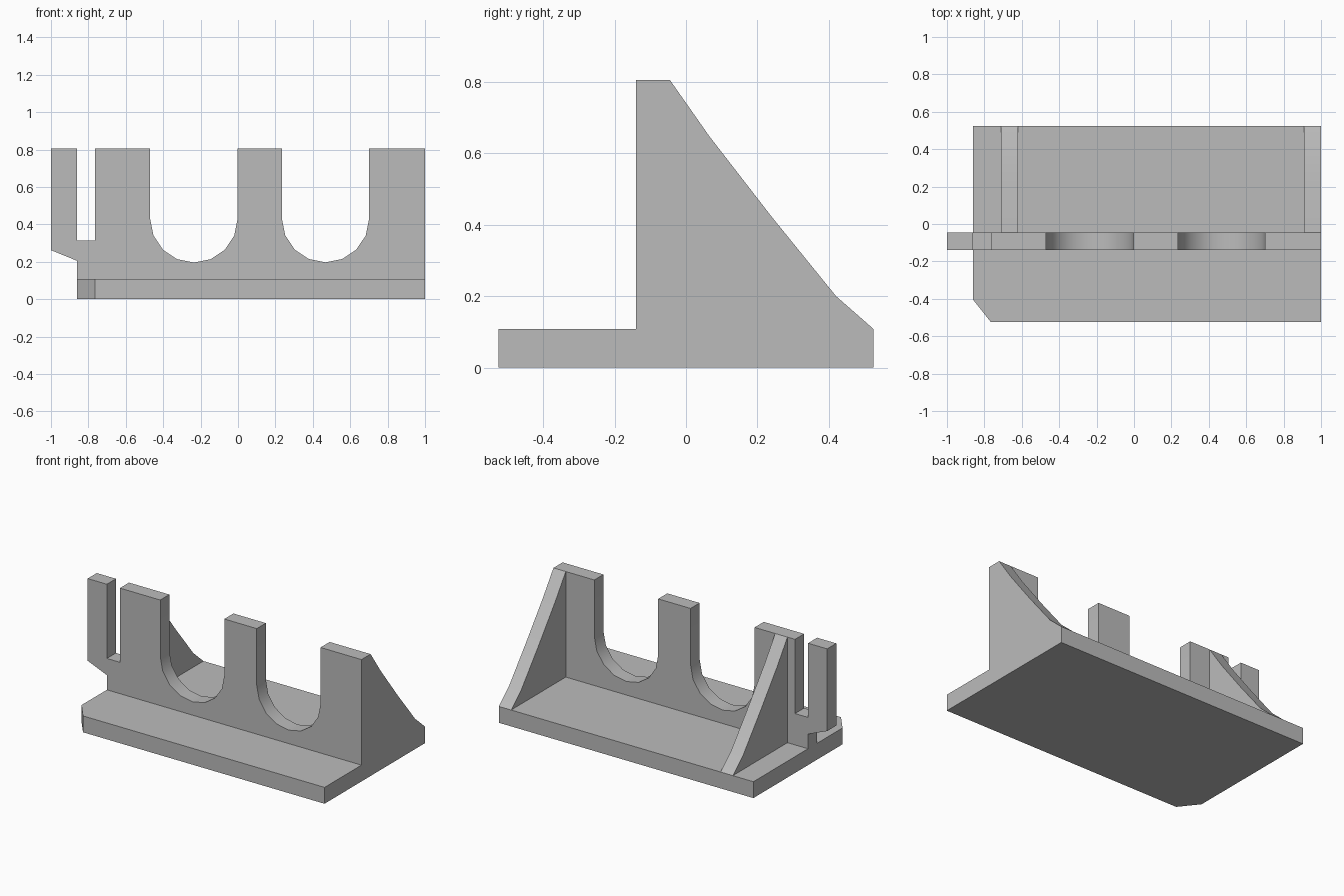
import bpy
import bmesh
from math import cos, sin, pi, radians
from mathutils import Vector

cube = bpy.data.objects.get("Cube")
if cube:
    bpy.data.objects.remove(cube, do_unlink=True)

grey = bpy.data.materials.new("plain_grey")
grey.use_nodes = True
colour = (0.5, 0.5, 0.5, 1)
grey.diffuse_color = colour
grey.node_tree.nodes["Principled BSDF"].inputs["Base Color"].default_value = colour

BASE_TOP = 0.108
WALL_TOP = 0.805
WALL_FRONT, WALL_BACK = -0.14, -0.045
LEFT, RIGHT, DEPTH = -0.86, 1.0, 0.525


def extrude_profile(name, points, offset):
    """Solid made by sweeping a closed outline along an offset."""
    bm = bmesh.new()
    face = bm.faces.new([bm.verts.new(p) for p in points])
    swept = bmesh.ops.extrude_face_region(bm, geom=[face])
    verts = [v for v in swept["geom"] if isinstance(v, bmesh.types.BMVert)]
    bmesh.ops.translate(bm, verts=verts, vec=Vector(offset))
    bmesh.ops.recalc_face_normals(bm, faces=bm.faces)
    mesh = bpy.data.meshes.new(name)
    bm.to_mesh(mesh)
    bm.free()
    mesh.materials.append(grey)
    obj = bpy.data.objects.new(name, mesh)
    bpy.context.collection.objects.link(obj)
    bpy.ops.object.select_all(action="DESELECT")
    obj.select_set(True)
    bpy.context.view_layer.objects.active = obj
    bpy.ops.object.shade_smooth_by_angle(angle=radians(30))
    return obj


def cradle(cx, radius, spring=0.43, steps=8):
    """U-shaped notch outline, from its left rim to its right rim."""
    arc = [(cx - radius * cos(pi * i / steps), spring - radius * sin(pi * i / steps))
           for i in range(steps + 1)]
    return [(cx - radius, WALL_TOP)] + arc + [(cx + radius, WALL_TOP)]


# Base plate with one clipped front corner
plate = [(LEFT, -0.405), (-0.765, -DEPTH), (RIGHT, -DEPTH), (RIGHT, DEPTH), (LEFT, DEPTH)]
extrude_profile("base_plate", [(x, y, 0) for x, y in plate], (0, 0, BASE_TOP))

# Upright wall: overhanging finger, narrow slot and two round cradles
outline = [(LEFT, BASE_TOP), (LEFT, 0.205), (-1, 0.262), (-1, WALL_TOP),
           (LEFT, WALL_TOP), (LEFT, 0.315), (-0.765, 0.315), (-0.765, WALL_TOP)]
outline += cradle(-0.236, 0.234) + cradle(0.468, 0.233)
outline += [(RIGHT, WALL_TOP), (RIGHT, BASE_TOP)]
extrude_profile("cradle_wall", [(x, WALL_FRONT, z) for x, z in outline],
                (0, WALL_BACK - WALL_FRONT, 0))

# Sloping braces behind the wall
slope = [(WALL_BACK, BASE_TOP), (WALL_BACK, WALL_TOP), (0.065, 0.648),
         (0.24, 0.422), (0.42, 0.2), (DEPTH, BASE_TOP)]
for name, x in (("right_brace", -0.71), ("left_brace", 0.91)):
    extrude_profile(name, [(x, y, z) for y, z in slope], (0.09, 0, 0))
